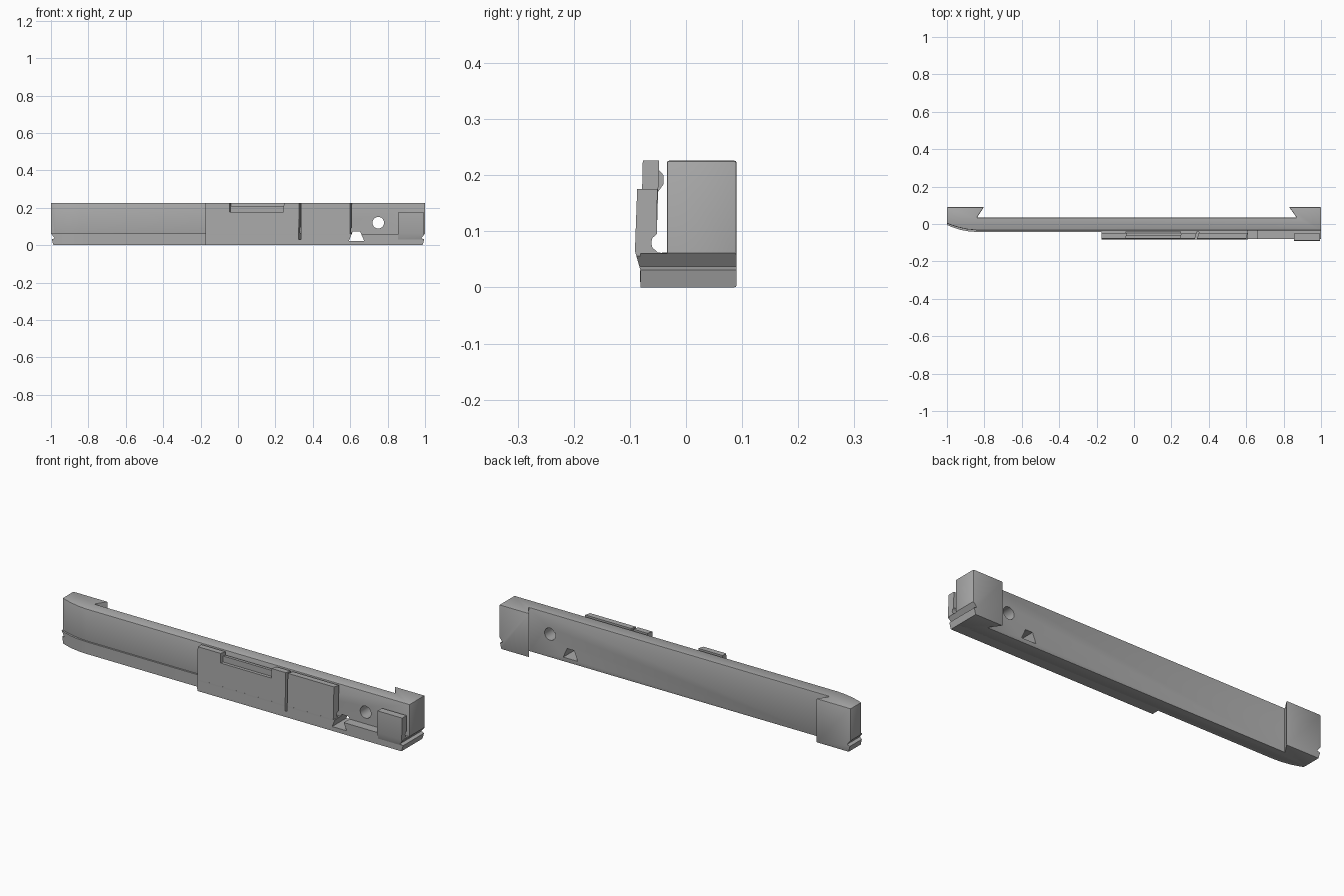
import bpy
import bmesh
from math import radians
from mathutils import Vector

cube = bpy.data.objects.get("Cube")
if cube:
    bpy.data.objects.remove(cube, do_unlink=True)

grey = bpy.data.materials.new("plain grey")
grey.use_nodes = True
tone = (0.4, 0.4, 0.4, 1)
grey.diffuse_color = tone
grey.node_tree.nodes["Principled BSDF"].inputs["Base Color"].default_value = tone

H = 0.226


def prism(name, points, axis, lo, hi):
    """Extrude a flat outline along one axis."""
    place = {"x": lambda a, b, t: (t, a, b),
             "y": lambda a, b, t: (a, t, b),
             "z": lambda a, b, t: (a, b, t)}[axis]
    bm = bmesh.new()
    face = bm.faces.new([bm.verts.new(place(a, b, lo)) for a, b in points])
    grown = bmesh.ops.extrude_face_region(bm, geom=[face])["geom"]
    bmesh.ops.translate(bm, vec=Vector(place(0, 0, hi - lo)),
                        verts=[g for g in grown if isinstance(g, bmesh.types.BMVert)])
    bmesh.ops.recalc_face_normals(bm, faces=bm.faces)
    mesh = bpy.data.meshes.new(name)
    bm.to_mesh(mesh)
    bm.free()
    mesh.materials.append(grey)
    obj = bpy.data.objects.new(name, mesh)
    bpy.context.collection.objects.link(obj)
    return obj


def cut(obj, cutter):
    mod = obj.modifiers.new(cutter.name, "BOOLEAN")
    mod.operation = "DIFFERENCE"
    mod.solver = "EXACT"
    mod.object = cutter


# Backing wall with dovetailed end blocks and a curved right end
wall = prism("backing_wall", [
    (-1, 0.09), (-0.803, 0.09), (-0.84, 0.034), (0.87, 0.034), (0.83, 0.09), (1, 0.09),
    (1, -0.034), (-0.84, -0.034), (-0.89, -0.029), (-0.94, -0.018), (-0.975, -0.007),
    (-1, 0.003)], "z", 0, H)
bevel = wall.modifiers.new("soft edges", "BEVEL")
bevel.width = 0.004
bevel.segments = 2
bevel.limit_method = "ANGLE"
bevel.angle_limit = radians(50)

# Low lip along the curved half
lip = prism("curved_lip", [
    (-1, 0.02), (-1, -0.005), (-0.97, -0.018), (-0.93, -0.031), (-0.88, -0.04), (-0.83, -0.043),
    (-0.165, -0.043), (-0.165, 0.02)], "z", 0, 0.062)

# Foot carrying the front plate
foot = prism("front_foot", [(-0.02, 0), (-0.081, 0), (-0.081, 0.06), (-0.02, 0.06)],
             "x", -0.175, 1)

# Front plate, separated from the wall by a rounded slot
slot_side = [(-0.052, 0.095), (-0.06, 0.088), (-0.062, 0.08), (-0.06, 0.071),
             (-0.05, 0.062), (-0.03, 0.061)]
plate = prism("front_plate", [(-0.03, 0.01), (-0.082, 0.01), (-0.077, H), (-0.048, H)] + slot_side,
              "x", -0.175, 0.61)
tab = prism("end_tab", [(-0.03, 0.03), (-0.081, 0.03), (-0.091, 0.065), (-0.087, 0.175),
                        (-0.051, 0.175)] + slot_side, "x", 0.855, 0.995)

# Ridge with a sloped rear face inside the plate recess
prism("recess_ridge", [(-0.062, 0.17), (-0.062, 0.208), (-0.047, 0.208), (-0.04, 0.2),
                       (-0.04, 0.184), (-0.05, 0.17)], "x", -0.045, 0.25)

# Cutters: slanted gaps in the plate, holes and end notches
cutters = []


def gap(name, left, right, low):
    obj = prism(name, [(left - 0.015, -0.11), (right - 0.015, -0.11),
                       (right + 0.005, -0.042), (left + 0.005, -0.042)], "z", low, 0.3)
    cutters.append(obj)
    return obj


for cutter in (gap("recess_cutter", -0.04, 0.25, 0.177),
               gap("groove_cutter", 0.331, 0.343, 0.03),
               gap("plate_end_cutter", 0.605, 0.7, 0.055)):
    cut(plate, cutter)
cut(foot, bpy.data.objects["groove_cutter"])

bpy.ops.mesh.primitive_cylinder_add(vertices=32, radius=0.031, depth=0.3,
                                    location=(0.75, 0, 0.12), rotation=(radians(90), 0, 0))
round_hole = bpy.context.object
round_hole.name = "round_hole_cutter"
wedge_hole = prism("wedge_hole_cutter", [(0.593, 0.022), (0.675, 0.022), (0.653, 0.072),
                                         (0.613, 0.072)], "y", -0.15, 0.15)
cutters += [round_hole, wedge_hole]
cut(wall, round_hole)
for part in (wall, foot, plate):
    cut(part, wedge_hole)

for side, parts in ((1, (wall, foot, tab)), (-1, (wall, lip))):
    notch = prism("end_notch_cutter", [(side * a, b) for a, b in (
        (1.001, 0.063), (0.98, 0.037), (0.996, 0.031), (0.984, -0.01), (1.1, -0.01),
        (1.1, 0.063))], "y", -0.2, 0.2)
    cutters.append(notch)
    for part in parts:
        cut(part, notch)

# Bake the cuts and drop the helpers
for part in (wall, lip, foot, plate, tab):
    bpy.ops.object.select_all(action="DESELECT")
    part.select_set(True)
    bpy.context.view_layer.objects.active = part
    for name in [m.name for m in part.modifiers]:
        bpy.ops.object.modifier_apply(modifier=name)
    bpy.ops.object.shade_smooth_by_angle(angle=radians(25))
for cutter in cutters:
    bpy.data.objects.remove(cutter, do_unlink=True)
